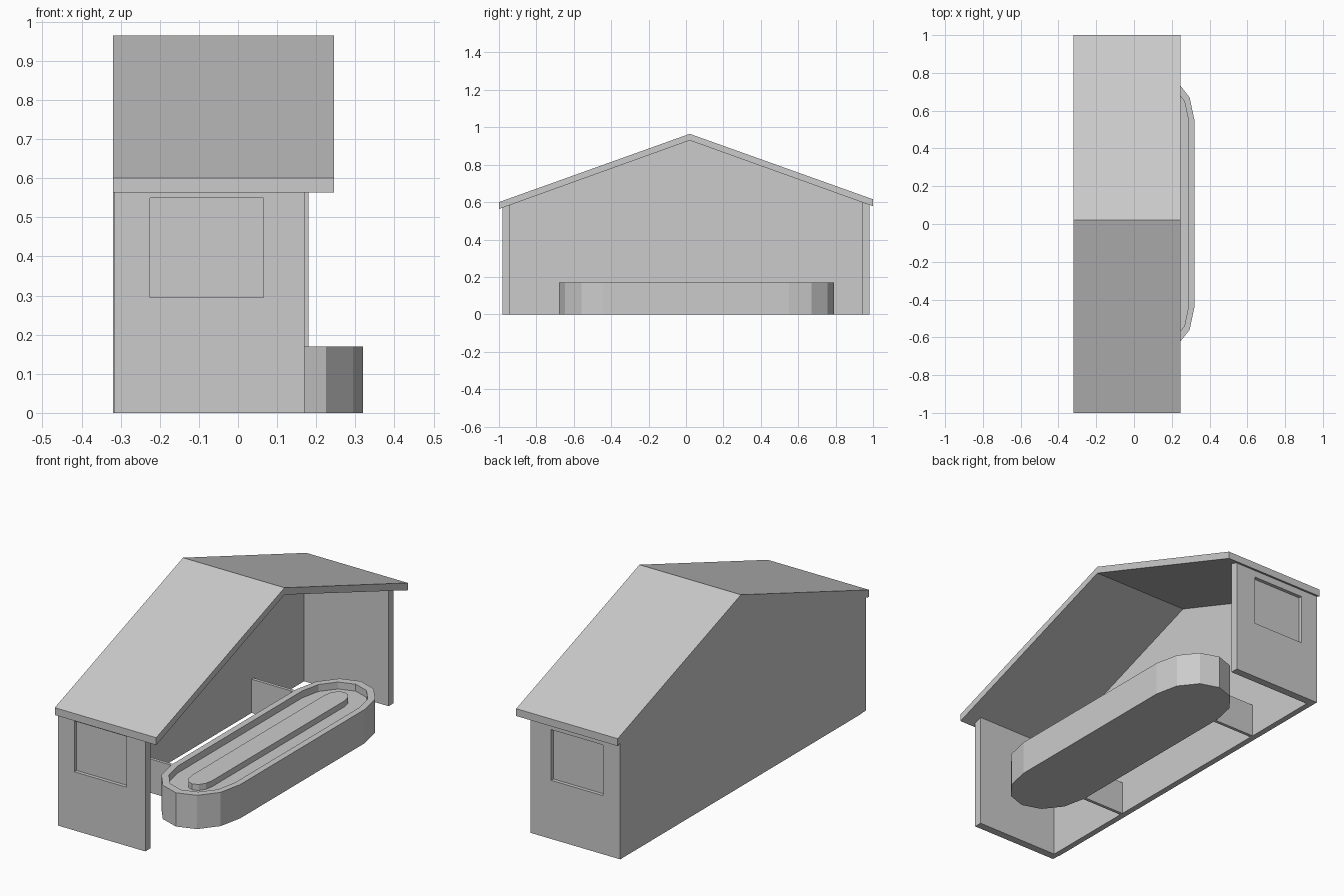
import bpy, bmesh, math
from mathutils import Vector

if "Cube" in bpy.data.objects:
    bpy.data.objects.remove(bpy.data.objects["Cube"])


def prism(name, pts, offset):
    """Extrude a planar outline along an offset vector."""
    bm = bmesh.new()
    face = bm.faces.new([bm.verts.new(p) for p in pts])
    ext = bmesh.ops.extrude_face_region(bm, geom=[face], use_keep_orig=True)
    verts = [v for v in ext["geom"] if isinstance(v, bmesh.types.BMVert)]
    bmesh.ops.translate(bm, verts=verts, vec=Vector(offset))
    return finish(name, bm)


def finish(name, bm):
    bmesh.ops.recalc_face_normals(bm, faces=bm.faces)
    me = bpy.data.meshes.new(name)
    bm.to_mesh(me)
    bm.free()
    ob = bpy.data.objects.new(name, me)
    bpy.context.collection.objects.link(ob)
    return ob


def box(name, x, y, z):
    return prism(name, [(x[0], y[0], z[0]), (x[1], y[0], z[0]),
                        (x[1], y[1], z[0]), (x[0], y[1], z[0])], (0, 0, z[1] - z[0]))


def oval(cx, y0, y1, rx, ry, z):
    """Long outline with faceted round ends."""
    pts = []
    for cy, start in ((y1, 0), (y0, 180)):
        for i in range(7):
            a = math.radians(start + 30 * i)
            pts.append((cx + rx * math.cos(a), cy + ry * math.sin(a), z))
    return pts


BACK, RIDGE_Y = -0.32, 0.02


def under(y):
    """Height of the roof underside."""
    end, z = (-1, 0.563) if y < RIDGE_Y else (1, 0.578)
    return z + (0.93 - z) * (y - end) / (RIDGE_Y - end)


# Roof: bent slab
roof = [(-1, 0.563), (RIDGE_Y, 0.93), (1, 0.578), (1, 0.615), (RIDGE_Y, 0.965), (-1, 0.60)]
prism("roof", [(BACK, y, z) for y, z in roof], (0.565, 0, 0))

# Gabled back wall
gable = [(-0.94, 0), (0.98, 0), (0.98, under(0.98)), (RIDGE_Y, 0.93), (-0.94, under(-0.94))]
prism("back_wall", [(BACK, y, z) for y, z in gable], (0.03, 0, 0))

# End walls with a recessed window on the outside
for name, ya, yb, xa, xb, out in (("front_wall", -0.98, -0.94, -0.317, 0.17, -0.98),
                                  ("rear_wall", 0.94, 0.98, -0.29, 0.18, 0.98)):
    wall = prism(name, [(xa, ya, 0), (xa, yb, 0), (xa, yb, under(yb)), (xa, ya, under(ya))],
                 (xb - xa, 0, 0))
    cutter = box(name + "_window_cutter", (-0.225, 0.065), (out - 0.018, out + 0.018), (0.295, 0.55))
    cutter.hide_render = True
    cutter.hide_viewport = True
    mod = wall.modifiers.new("window", 'BOOLEAN')
    mod.operation = 'DIFFERENCE'
    mod.solver = 'EXACT'
    mod.object = cutter

# Long oval counter with a raised rim around a sunken top
CX, Y0, Y1, H = 0.13, -0.44, 0.55, 0.17
loops = [oval(CX, Y0, Y1, 0.19, 0.24, 0), oval(CX, Y0, Y1, 0.19, 0.24, H),
         oval(CX, Y0, Y1, 0.158, 0.20, H), oval(CX, Y0, Y1, 0.158, 0.20, H - 0.035)]
bm = bmesh.new()
rings = [[bm.verts.new(p) for p in loop] for loop in loops]
for a, b in zip(rings, rings[1:]):
    for i in range(len(a)):
        j = (i + 1) % len(a)
        bm.faces.new((a[i], a[j], b[j], b[i]))
bm.faces.new(rings[0])
bm.faces.new(rings[-1])
finish("oval_counter", bm)

# Raised strip along the middle of the counter
prism("centre_strip", oval(CX, Y0 - 0.03, Y1 + 0.03, 0.055, 0.08, H - 0.035), (0, 0, 0.03))

# Low panels joining the counter to the back wall
for i, y in enumerate((-0.44, 0.53)):
    box(f"support_panel_{i + 1}", (-0.29, -0.05), (y - 0.008, y + 0.008), (0, H))
